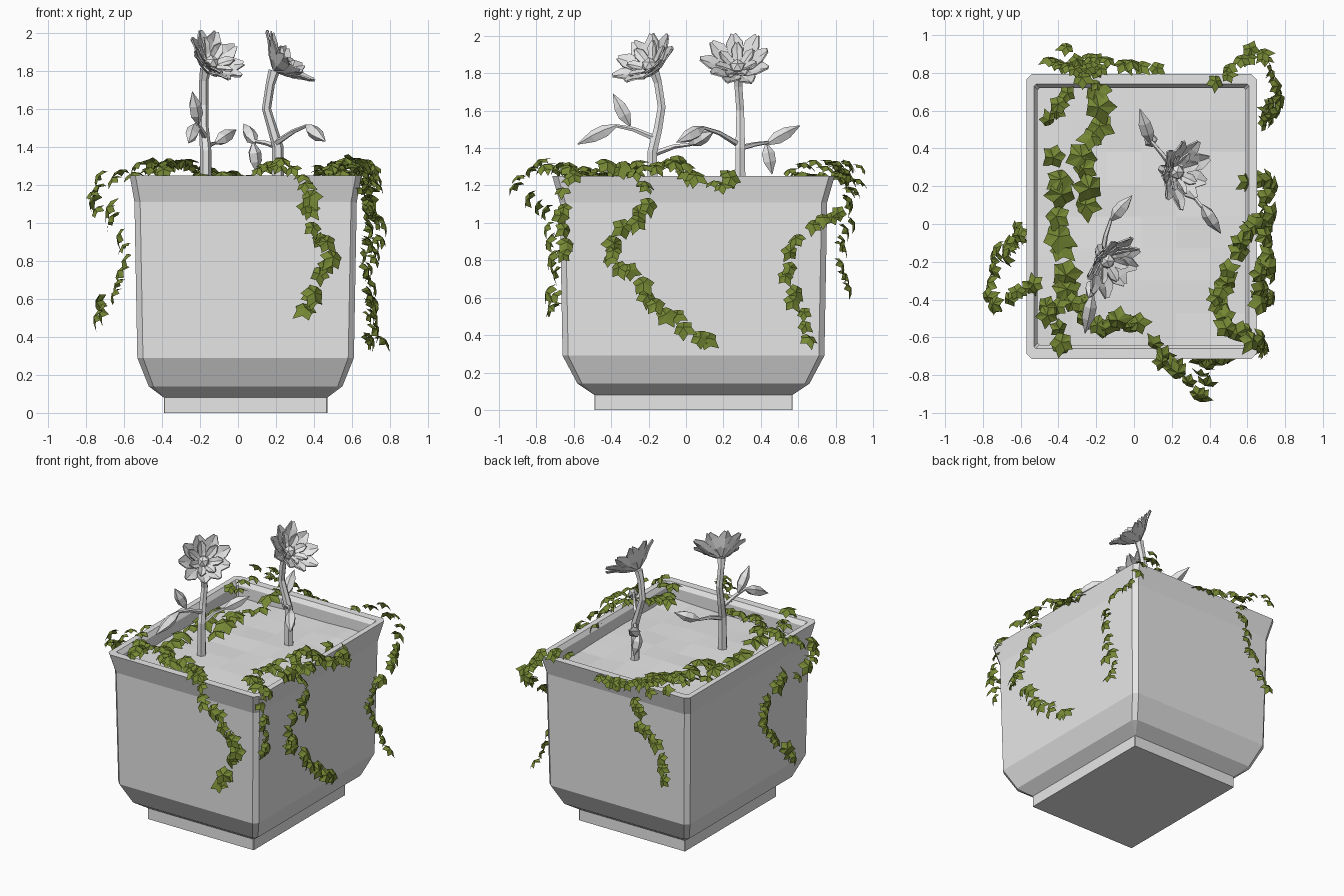
import bpy, bmesh, math, random
from mathutils import Vector, Matrix

if "Cube" in bpy.data.objects:
    bpy.data.objects.remove(bpy.data.objects["Cube"])

random.seed(4)
V = Vector
UP = V((0, 0, 1))


def material(name, rgb):
    m = bpy.data.materials.new(name)
    m.diffuse_color = (*rgb, 1)
    m.use_nodes = True
    m.node_tree.nodes["Principled BSDF"].inputs["Base Color"].default_value = m.diffuse_color
    return m


GREY = material("pale grey", (0.8, 0.8, 0.8))
GREEN = material("ivy green", (0.18, 0.245, 0.034))


def finish(bm, name, mat, fix=True):
    if fix:
        bmesh.ops.recalc_face_normals(bm, faces=bm.faces)
    me = bpy.data.meshes.new(name)
    bm.to_mesh(me)
    bm.free()
    me.materials.append(mat)
    ob = bpy.data.objects.new(name, me)
    bpy.context.collection.objects.link(ob)
    return ob


def loft(bm, rings, caps=(True, True)):
    """Skin a list of equal-length point rings."""
    vs = [[bm.verts.new(p) for p in r] for r in rings]
    n = len(vs[0])
    for a, b in zip(vs, vs[1:]):
        for i in range(n):
            j = (i + 1) % n
            bm.faces.new((a[i], a[j], b[j], b[i]))
    if caps[0]:
        bm.faces.new(vs[0][::-1])
    if caps[1]:
        bm.faces.new(vs[-1])


def tube(bm, pts, radii, sides=6):
    pts = [V(p) for p in pts]
    rings = []
    for i, (p, r) in enumerate(zip(pts, radii)):
        d = pts[min(i + 1, len(pts) - 1)] - pts[max(i - 1, 0)]
        q = UP.rotation_difference(d.normalized())
        rings.append([p + q @ V((r * math.cos(a), r * math.sin(a), 0))
                      for a in (math.tau * k / sides for k in range(sides))])
    loft(bm, rings)


# Planter: chamfered rectangles stacked along a profile, hollow at the top
CX, CY = 0.04, 0.04


def chamfered(hx, hy, z, c):
    corners = [(hx, -hy + c), (hx, hy - c), (hx - c, hy), (-hx + c, hy),
               (-hx, hy - c), (-hx, -hy + c), (-hx + c, -hy), (hx - c, -hy)]
    return [V((CX + x, CY + y, z)) for x, y in corners]


profile = [(.43, .53, 0, .004), (.43, .53, .08, .004), (.51, .62, .14, .025),
           (.57, .70, .29, .03), (.585, .715, 1.11, .03), (.61, .755, 1.25, .03),
           (.57, .70, 1.25, .01), (.55, .68, 1.22, .01), (.55, .68, 1.10, .01)]
bm = bmesh.new()
loft(bm, [chamfered(*p) for p in profile])
finish(bm, "planter", GREY)

# Soil: gently uneven sheet just below the rim
bm = bmesh.new()
bmesh.ops.create_grid(bm, x_segments=6, y_segments=8, size=1)
for v in bm.verts:
    v.co = V((CX + v.co.x * .55, CY + v.co.y * .68, 1.14 + random.uniform(-.008, .008)))
finish(bm, "soil", GREY, False)


# Flowers
def flower(name, stem, facing, twigs, blades):
    bm = bmesh.new()
    tube(bm, stem, [.032, .03, .026, .024, .024, .03][:len(stem)])
    for t in twigs:
        tube(bm, t, [.017, .013, .009], 5)
    for a, b in blades:                      # pod-like leaves on the twigs
        a, b = V(a), V(b)
        tube(bm, [a.lerp(b, t) for t in (0, .3, .6, 1)], [.008, .036, .034, .002], 5)
    finish(bm, name + "_stem", GREY)

    c = V(stem[-1])
    n = V(facing).normalized()
    u = n.cross(UP).normalized()
    w = n.cross(u)
    bm = bmesh.new()
    for count, size, lift, turn in ((9, 1, 0, 0), (7, .66, .022, .3)):
        for k in range(count):
            a = math.tau * k / count + turn
            d = u * math.cos(a) + w * math.sin(a)
            s = n.cross(d)
            wob = random.uniform(.9, 1.1) * size
            rows = []
            for r, f, half in ((.015, 0, .012), (.08, .035, .042), (.135, .08, .046), (.18, .105, .014)):
                mid = c + d * r * wob + n * (f * size + lift)
                rows.append([bm.verts.new(mid + s * half * e * size + n * (.012 * abs(e)))
                             for e in (-1, 0, 1)])
            for p, q in zip(rows, rows[1:]):
                for i in (0, 1):
                    bm.faces.new((p[i], p[i + 1], q[i + 1], q[i]))
    ob = finish(bm, name + "_petals", GREY, False)
    mod = ob.modifiers.new("thickness", 'SOLIDIFY')
    mod.thickness = .008

    bm = bmesh.new()
    bmesh.ops.create_icosphere(bm, subdivisions=1, radius=.043,
                               matrix=Matrix.Translation(c + n * .05))
    finish(bm, name + "_centre", GREY)


flower("front_flower",
       [(-.17, -.18, 1.12), (-.17, -.18, 1.38), (-.18, -.15, 1.5), (-.18, -.13, 1.62),
        (-.18, -.15, 1.75), (-.17, -.17, 1.81)], (.55, -.5, .6),
       [[(-.17, -.17, 1.37), (-.15, -.06, 1.41), (-.12, .03, 1.42)],
        [(-.17, -.16, 1.45), (-.20, -.28, 1.50), (-.22, -.38, 1.52)]],
       [((-.12, .02, 1.42), (-.01, .15, 1.49)), ((-.22, -.37, 1.52), (-.26, -.58, 1.42)),
        ((-.21, -.30, 1.52), (-.24, -.39, 1.69))])
flower("back_flower",
       [(.21, .29, 1.12), (.21, .29, 1.4), (.18, .29, 1.5), (.15, .29, 1.6),
        (.17, .28, 1.73), (.19, .28, 1.80)], (.72, -.1, .65),
       [[(.21, .29, 1.40), (.15, .37, 1.42), (.09, .44, 1.43)],
        [(.20, .28, 1.42), (.29, .18, 1.48), (.36, .09, 1.51)]],
       [((.09, .43, 1.42), (.03, .61, 1.52)), ((.36, .10, 1.51), (.46, -.05, 1.43)),
        ((.08, .43, 1.42), (.10, .46, 1.26))])


# Ivy: five-lobed, domed leaves strung along trailing paths
def ivy_leaf(bm, pos, normal, along, r):
    n = normal.normalized()
    x = (along - n * along.dot(n))
    x = x.normalized() if x.length > .01 else n.orthogonal().normalized()
    y = n.cross(x)
    tips = [1.2, .95, .85, .85, .95]
    top = bm.verts.new(pos + n * r * .3)
    ring = []
    for k in range(10):
        a = math.tau * k / 10
        rad = r * (tips[k // 2] if k % 2 == 0 else .66)
        drop = -r * random.uniform(.15, .4) if k % 2 == 0 else r * .05
        ring.append(bm.verts.new(pos + (x * math.cos(a) + y * math.sin(a)) * rad + n * drop))
    for k in range(10):
        bm.faces.new((top, ring[k], ring[(k + 1) % 10]))


def ivy(name, pts, r=.06, gap=.066, jitter=.025):
    pts = [V(p) for p in pts]
    bm = bmesh.new()
    for a, b in zip(pts, pts[1:]):
        count = max(1, round((b - a).length / gap))
        for i in range(count):
            p = a.lerp(b, (i + .5) / count)
            dx, dy = (p.x - CX) / .6, (p.y - CY) / .74
            out = V((math.copysign(1, dx), 0, 0)) if abs(dx) > abs(dy) else V((0, math.copysign(1, dy), 0))
            edge = max(abs(dx), abs(dy))
            if p.z > 1.15:                    # on the soil or over the rim
                n = UP + out * (.1 if edge < .9 else .7)
            else:                             # hanging down a side
                n = out + UP * .45
            n = n.normalized() + V([random.uniform(-.35, .35) for _ in range(3)])
            p = p + V([random.uniform(-jitter, jitter) for _ in range(3)])
            along = (b - a).normalized() + V([random.uniform(-.8, .8) for _ in range(3)])
            ivy_leaf(bm, p, n, along, r * random.uniform(.85, 1.15))
    finish(bm, name, GREEN, False)


ivy("ivy_front", [(.08, -.60, 1.28), (.22, -.78, 1.32), (.35, -.91, 1.2), (.38, -.77, 1.07),
                  (.42, -.75, .95), (.48, -.73, .85), (.46, -.72, .74), (.40, -.71, .62), (.35, -.71, .52)])
ivy("ivy_left", [(-.48, -.33, 1.28), (-.6, -.35, 1.27), (-.75, -.46, 1.22), (-.74, -.28, 1.1),
                 (-.66, -.12, 1.03), (-.60, -.04, .9), (-.60, -.05, .7), (-.69, -.1, .6), (-.77, -.2, .48)])
ivy("ivy_right", [(.62, -.28, 1.3), (.71, -.2, 1.15), (.71, -.24, 1.03), (.71, -.37, .93),
                  (.71, -.42, .8), (.68, -.3, .76), (.69, -.22, .62), (.70, -.1, .5),
                  (.70, .02, .42), (.70, .15, .35)])
ivy("ivy_back_right", [(.42, .72, 1.27), (.55, .83, 1.31), (.65, .92, 1.2), (.71, .86, 1.08),
                       (.75, .7, .98), (.72, .53, .88), (.70, .54, .73), (.70, .6, .55), (.75, .65, .36)], .052)
ivy("ivy_back_hanging", [(-.22, .72, 1.28), (-.2, .85, 1.22), (-.23, .9, 1.05), (-.33, .84, .88),
                         (-.40, .83, .75), (-.42, .86, .64)], .052)
ivy("ivy_back_rim", [(-.45, .54, 1.24), (-.38, .68, 1.3), (-.25, .78, 1.31), (-.1, .86, 1.27),
                     (.02, .86, 1.23), (.15, .82, 1.2)], .055)
ivy("ivy_back_corner", [(-.28, .78, 1.32), (-.34, .92, 1.29), (-.48, .87, 1.34)], .055)
ivy("ivy_soil_inner", [(-.17, .74, 1.27), (-.17, .48, 1.19), (-.27, .42, 1.18), (-.26, .05, 1.18)], .085, .1)
ivy("ivy_soil_outer", [(-.40, .38, 1.19), (-.39, .12, 1.18), (-.42, 0, 1.18), (-.37, -.2, 1.18),
                       (-.35, -.38, 1.2)], .085, .1)
ivy("ivy_front_left", [(-.48, -.38, 1.24), (-.42, -.5, 1.28), (-.38, -.71, 1.3)], .065)
ivy("ivy_front_soil", [(-.42, -.42, 1.22), (-.28, -.42, 1.22), (-.2, -.54, 1.24), (.05, -.50, 1.22)], .065, .055)
ivy("ivy_right_rim", [(.70, -.62, 1.26), (.5, -.58, 1.27), (.44, -.42, 1.24), (.52, -.2, 1.3),
                      (.60, 0, 1.31), (.70, .03, 1.24), (.73, .22, 1.2), (.59, .22, 1.28)], .065, .062)
ivy("ivy_right_rim_outer", [(.66, -.45, 1.32), (.68, -.25, 1.3), (.70, -.05, 1.3)], .065)
ivy("ivy_corner", [(.58, -.55, 1.3), (.66, -.65, 1.2), (.68, -.65, 1.0), (.66, -.68, .8)], .052)
